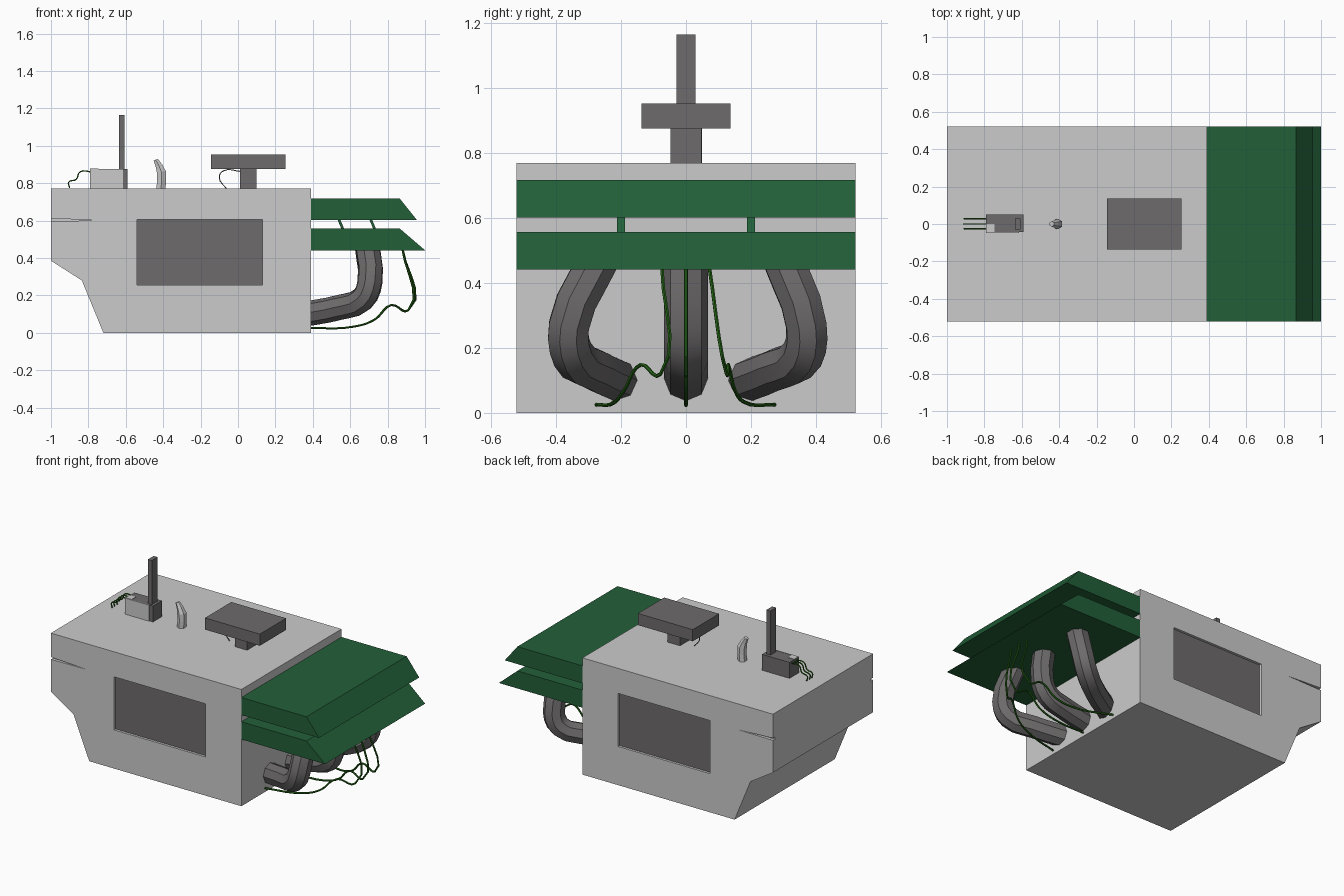
import bpy, bmesh
from mathutils import Vector

if "Cube" in bpy.data.objects:
    bpy.data.objects.remove(bpy.data.objects["Cube"])


def mat(name, rgb):
    m = bpy.data.materials.new(name)
    m.diffuse_color = (*rgb, 1)
    m.use_nodes = True
    m.node_tree.nodes["Principled BSDF"].inputs["Base Color"].default_value = m.diffuse_color
    return m


LIGHT = mat("light grey", (0.60, 0.60, 0.60))
DARK = mat("dark grey", (0.155, 0.147, 0.147))
GREEN = mat("slat green", (0.016, 0.115, 0.040))
CABLE = mat("cable green", (0.018, 0.130, 0.008))


def finish(bm, name, material):
    bmesh.ops.recalc_face_normals(bm, faces=bm.faces)
    me = bpy.data.meshes.new(name)
    bm.to_mesh(me)
    bm.free()
    ob = bpy.data.objects.new(name, me)
    bpy.context.collection.objects.link(ob)
    if material:
        me.materials.append(material)
    return ob


def prism(name, profile, y0, y1, material):
    """Extrude an (x, z) profile along y."""
    bm = bmesh.new()
    face = bm.faces.new([bm.verts.new((x, y0, z)) for x, z in profile])
    ext = bmesh.ops.extrude_face_region(bm, geom=[face])
    verts = [v for v in ext["geom"] if isinstance(v, bmesh.types.BMVert)]
    bmesh.ops.translate(bm, verts=verts, vec=(0, y1 - y0, 0))
    return finish(bm, name, material)


def box(name, x0, x1, y0, y1, z0, z1, material):
    return prism(name, [(x0, z0), (x1, z0), (x1, z1), (x0, z1)], y0, y1, material)


def tube(name, pts, radius, material, steps=5, bevel=2, taper=None, smooth=True):
    """Round tube along a smooth path, converted to a mesh."""
    cu = bpy.data.curves.new(name, 'CURVE')
    cu.dimensions = '3D'
    cu.bevel_depth = radius
    cu.bevel_resolution = bevel
    cu.resolution_u = steps
    cu.use_fill_caps = True
    sp = cu.splines.new('BEZIER')
    sp.bezier_points.add(len(pts) - 1)
    for i, (bp, p) in enumerate(zip(sp.bezier_points, pts)):
        bp.co = Vector(p)
        bp.handle_left_type = bp.handle_right_type = 'AUTO'
        bp.radius = taper[i] if taper else 1
    cu.materials.append(material)
    ob = bpy.data.objects.new(name, cu)
    bpy.context.collection.objects.link(ob)
    bpy.ops.object.select_all(action='DESELECT')
    ob.select_set(True)
    bpy.context.view_layer.objects.active = ob
    bpy.ops.object.convert(target='MESH')
    ob = bpy.context.object
    if smooth:
        bpy.ops.object.shade_smooth_by_angle()
    else:
        bpy.ops.object.shade_flat()
    return ob


def cut(target, cutter):
    cutter.hide_render = True
    mod = target.modifiers.new("cut", 'BOOLEAN')
    mod.operation = 'DIFFERENCE'
    mod.solver = 'EXACT'
    mod.object = cutter
    bpy.context.view_layer.objects.active = target
    bpy.ops.object.modifier_apply(modifier=mod.name)
    bpy.data.objects.remove(cutter)


# Main hull with recessed side windows and a thin tapered slit on each side
W = 0.522
hull = prism("hull", [(-1, 0.77), (0.39, 0.77), (0.39, 0), (-0.72, 0),
                      (-0.835, 0.28), (-1, 0.385)], -W, W, LIGHT)
for s, side in ((-1, "front"), (1, "back")):
    a, b = sorted((s * (W - 0.02), s * (W + 0.05)))
    cut(hull, box("window_cutter", -0.54, 0.13, a, b, 0.255, 0.605, None))
    cut(hull, prism("slit_cutter", [(-1.02, 0.597), (-0.75, 0.600), (-1.02, 0.613)],
                    a, b, None))
    a, b = sorted((s * (W - 0.022), s * (W - 0.016)))
    box(side + "_window", -0.54, 0.13, a, b, 0.255, 0.605, DARK)

# Two overhanging green slats and the struts between them
prism("upper_slat", [(0.39, 0.717), (0.865, 0.717), (0.957, 0.602), (0.39, 0.602)],
      -W, W, GREEN)
prism("lower_slat", [(0.39, 0.557), (0.865, 0.557), (1.0, 0.441), (0.39, 0.441)],
      -W, W, GREEN)
for y in (-0.2, 0.2):
    for x in (0.53, 0.70):
        prism("slat_strut", [(x, 0.61), (x + 0.015, 0.61), (x + 0.04, 0.55),
                             (x + 0.025, 0.55)], y - 0.012, y + 0.012, GREEN)

# Three thick exhaust pipes rising from the hull end into the lower slat
for name, start, elbow, top in (("left_pipe", -0.21, -0.36, -0.27),
                                ("middle_pipe", 0, 0, 0),
                                ("right_pipe", 0.19, 0.37, 0.30)):
    tube(name, [(0.36, start, 0.10), (0.54, (start + elbow) / 2, 0.135),
                (0.665, elbow * 0.97, 0.18), (0.705, elbow, 0.27), (0.69, top, 0.47)],
         0.067, DARK, steps=3, bevel=2)

# Three thin cables hanging from the slat to the hull foot
for name, ys in (("left_cable", (-0.28, -0.22, -0.19, -0.14, -0.078, -0.075)),
                 ("middle_cable", (0, 0, 0, 0, 0, 0)),
                 ("right_cable", (0.28, 0.18, 0.15, 0.13, 0.125, 0.07))):
    xz = [(0.37, 0.025), (0.62, 0.033), (0.73, 0.07), (0.82, 0.148),
          (0.91, 0.12), (0.877, 0.46)]
    tube(name, [(x, y, z) for (x, z), y in zip(xz, ys)], 0.006, CABLE, bevel=1)

# Antenna: housing with light cover plates, and the mast
box("antenna_housing", -0.79, -0.59, -0.043, 0.05, 0.765, 0.875, DARK)
box("housing_cover", -0.792, -0.615, -0.048, -0.042, 0.765, 0.876, LIGHT)
box("housing_corner", -0.79, -0.745, -0.045, 0.0, 0.874, 0.878, LIGHT)
box("antenna_mast", -0.637, -0.608, -0.03, 0.03, 0.87, 1.165, DARK)
for y in (-0.025, 0.0, 0.028):
    tube("antenna_cable", [(-0.78, y, 0.86), (-0.845, y, 0.86), (-0.865, y, 0.82),
                           (-0.905, y, 0.805), (-0.90, y, 0.775)], 0.004, CABLE,
         steps=4, bevel=1)

# Faceted bent vent stub
tube("vent_stub", [(-0.412, 0, 0.77), (-0.41, 0, 0.86), (-0.44, 0, 0.925)], 0.028,
     LIGHT, steps=2, bevel=1, taper=[1, 1, 0.5], smooth=False)

# Flat table on a post with a loose cable
box("table_post", 0.01, 0.10, -0.048, 0.048, 0.765, 0.88, DARK)
box("table_top", -0.145, 0.255, -0.137, 0.137, 0.875, 0.952, DARK)
tube("table_cable", [(0.02, 0, 0.862), (-0.08, 0, 0.865), (-0.10, 0, 0.83),
                     (-0.06, 0, 0.768)], 0.003, DARK, steps=4, bevel=1)
